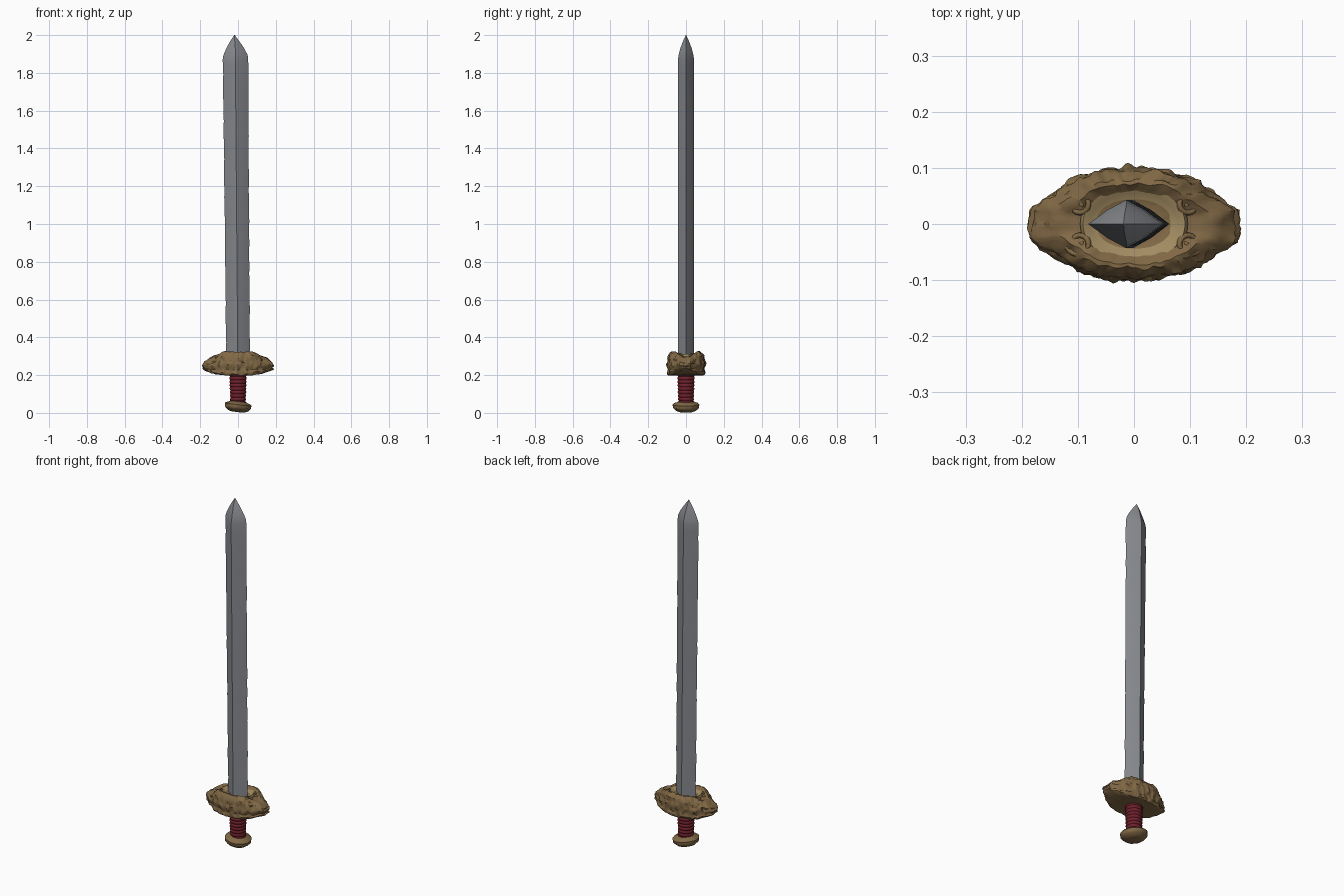
import bpy, bmesh, math, random
from mathutils import Vector, noise

if "Cube" in bpy.data.objects:
    bpy.data.objects.remove(bpy.data.objects["Cube"])

random.seed(4)


def colour(name, rgb):
    m = bpy.data.materials.new(name)
    m.diffuse_color = (*rgb, 1)
    m.use_nodes = True
    m.node_tree.nodes["Principled BSDF"].inputs["Base Color"].default_value = m.diffuse_color
    return m


STEEL = colour("steel", (0.24, 0.25, 0.27))
GOLD = colour("aged_gold", (0.22, 0.14, 0.06))
PALE = colour("pale_gold", (0.36, 0.26, 0.12))
RED = colour("red_leather", (0.16, 0.015, 0.025))


def loft(name, rings, mat, angle=30):
    """Skin closed rings of equal point count and cap both ends."""
    bm = bmesh.new()
    loops = [[bm.verts.new(p) for p in r] for r in rings]
    n = len(loops[0])
    for a, b in zip(loops, loops[1:]):
        for i in range(n):
            j = (i + 1) % n
            bm.faces.new((a[i], a[j], b[j], b[i]))
    bm.faces.new(loops[0][::-1])
    bm.faces.new(loops[-1])
    bmesh.ops.recalc_face_normals(bm, faces=bm.faces)
    me = bpy.data.meshes.new(name)
    bm.to_mesh(me)
    bm.free()
    ob = bpy.data.objects.new(name, me)
    bpy.context.collection.objects.link(ob)
    me.materials.append(mat)
    bpy.ops.object.select_all(action='DESELECT')
    ob.select_set(True)
    bpy.context.view_layer.objects.active = ob
    bpy.ops.object.shade_smooth_by_angle(angle=math.radians(angle))
    return ob


def lathe(name, profile, mat, n=40, wobble=0.0, angle=50):
    rings = []
    for r, z in profile:
        ring = []
        for i in range(n):
            a = math.tau * i / n
            d = Vector((math.cos(a), math.sin(a), 0))
            k = r + wobble * noise.noise(d * 3 + Vector((0, 0, z * 40)))
            ring.append(d * k + Vector((0, 0, z)))
        rings.append(ring)
    return loft(name, rings, mat, angle)


def lerp_table(table, x):
    for (x0, y0), (x1, y1) in zip(table, table[1:]):
        if x <= x1:
            return y0 + (y1 - y0) * (x - x0) / (x1 - x0)
    return table[-1][1]


# Blade: slightly convex diamond section with a worn edge and pointed tip
def blade_ring(z, left, right, mid, depth):
    pts = []
    for u, v in ((1, 0), (0.5, 0.58), (0, 1), (-0.5, 0.58),
                 (-1, 0), (-0.5, -0.58), (0, -1), (0.5, -0.58)):
        side = right - mid if u > 0 else mid - left
        pts.append((mid + u * side, v * depth, z))
    return pts


blade = []
for i in range(41):
    t = i / 40
    nick = [random.uniform(-0.0015, 0.0015) for _ in range(2)]
    blade.append(blade_ring(0.25 + 1.62 * t, -0.062 - 0.018 * t + nick[0],
                            0.063 - 0.009 * t + nick[1], -0.001 - 0.013 * t, 0.043))
for z, left, right, depth in ((1.895, -0.077, 0.051, 0.039), (1.93, -0.062, 0.033, 0.03),
                              (1.965, -0.043, 0.009, 0.017), (2.0, -0.020, -0.017, 0.001)):
    blade.append(blade_ring(z, left, right, (left + right) / 2, depth))
loft("blade", blade, STEEL, 25)

# Guard: lens-shaped block with a rough carved rim and a dished top
OUTLINE = [(0, 0.101), (0.05, 0.097), (0.10, 0.084), (0.14, 0.058),
           (0.17, 0.038), (0.188, 0.028)]
TOP = [(0, 0.325), (0.075, 0.328), (0.12, 0.305), (0.19, 0.277)]
BOTTOM = [(0, 0.198), (0.08, 0.2), (0.13, 0.208), (0.19, 0.23)]


def lens_point(a):
    """Point on the guard outline in direction a, found by stepping outwards."""
    c, s = math.cos(a), math.sin(a)
    r = 0.0
    while abs(r * c) < 0.188 and abs(r * s) < lerp_table(OUTLINE, abs(r * c)):
        r += 0.0005
    return r * c, r * s


N = 144
outline = [lens_point(math.tau * i / N) for i in range(N)]
LEVELS = [(0.02, 0, 0), (0.4, 0, 0), (0.75, 0, 0.2), (0.91, 0.0, 0.4), (0.97, 0.05, 0.8),
          (0.99, 0.13, 1), (0.95, 0.22, 1), (0.97, 0.32, 1), (1.0, 0.42, 1),
          (1.0, 0.52, 1), (0.96, 0.62, 1), (0.96, 0.72, 1), (0.93, 0.82, 1),
          (0.86, 0.9, 1), (0.79, 0.97, 0.8), (0.72, 0.98, 0.5), (0.64, 0.92, 0.3),
          (0.55, 0.85, 0.1), (0.45, 0.8, 0), (0.3, 0.78, 0), (0.02, 0.78, 0)]
guard = []
for s, h, rough in LEVELS:
    ring = []
    for x, y in outline:
        lo, hi = lerp_table(BOTTOM, abs(x * s)), lerp_table(TOP, abs(x * s))
        p = Vector((x * s, y * s, lo + (hi - lo) * h))
        k = noise.noise(p * 38) * 0.009 + noise.noise(p * 85) * 0.005
        out = Vector((x * 0.5, y, 0)).normalized()
        p += out * k * rough
        p.z += noise.noise(p * 45 + Vector((9, 0, 0))) * 0.007 * rough
        ring.append(p)
    guard.append(ring)
loft("guard", guard, GOLD, 35)

# Socket: smooth pale collar around the blade root
socket = []
for sx, sy, z in ((0.088, 0.070, 0.285), (0.096, 0.074, 0.306), (0.091, 0.068, 0.313),
                  (0.080, 0.056, 0.308), (0.062, 0.040, 0.297)):
    socket.append([(sx * math.cos(math.tau * i / 48), sy * math.sin(math.tau * i / 48), z)
                   for i in range(48)])
loft("blade_socket", socket, PALE, 60)


# Scrolls: spiral relief on the guard's sloping top, mirrored to four corners
def scroll(sx, sy):
    cu = bpy.data.curves.new("guard_scroll", 'CURVE')
    cu.dimensions = '3D'
    cu.bevel_depth = 0.005
    cu.bevel_resolution = 2
    cu.use_fill_caps = True
    sp = cu.splines.new('POLY')
    sp.points.add(27)
    for i, pt in enumerate(sp.points):
        a, r = i * 0.36, 0.023 - 0.0007 * i
        x, y = 0.098 + r * math.cos(a), 0.034 + r * math.sin(a)
        pt.co = (sx * x, sy * y, lerp_table(TOP, x) - 0.013, 1)
    ob = bpy.data.objects.new("guard_scroll", cu)
    cu.materials.append(GOLD)
    bpy.context.collection.objects.link(ob)


for sx in (-1, 1):
    for sy in (-1, 1):
        scroll(sx, sy)

# Grip: wrapped cord, drawn as rounded ridges
grip = []
WRAPS = 9
for i in range(WRAPS * 6 + 1):
    t = i / (WRAPS * 6)
    ridge = abs(math.sin(math.pi * WRAPS * t))
    grip.append((0.0375 + 0.005 * t + 0.004 * ridge, 0.045 + 0.165 * t))
lathe("grip", grip, RED, wobble=0.0015)

# Pommel: slightly tilted worn disc
pommel = lathe("pommel", [(0.002, -0.028), (0.035, -0.027), (0.052, -0.021), (0.064, -0.010),
                          (0.070, -0.003), (0.069, 0.006), (0.071, 0.012), (0.064, 0.019),
                          (0.050, 0.023), (0.044, 0.028), (0.002, 0.028)],
               GOLD, n=48, wobble=0.003)
pommel.location = (0, 0, 0.032)
pommel.rotation_euler = (0, 0.11, 0)
